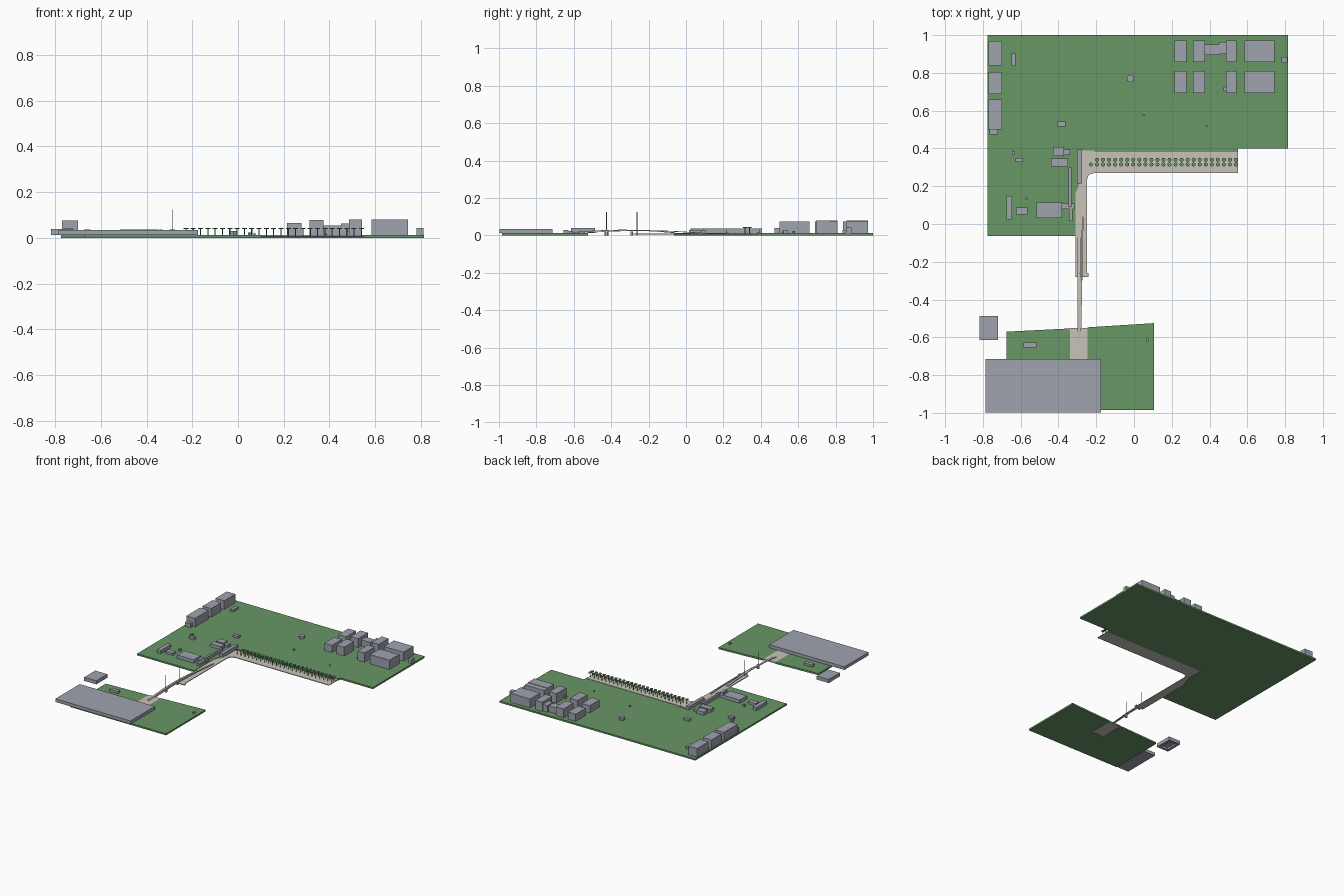
import bpy, bmesh
from math import sin, pi
from mathutils import Vector

if "Cube" in bpy.data.objects:
    bpy.data.objects.remove(bpy.data.objects["Cube"])


def material(name, red, green, blue):
    mat = bpy.data.materials.new(name)
    mat.use_nodes = True
    colour = (red, green, blue, 1)
    mat.diffuse_color = colour
    mat.node_tree.nodes["Principled BSDF"].inputs["Base Color"].default_value = colour
    return mat


BOARD_GREEN = material("board green", red=.14, green=.31, blue=.13)
PART_GREY = material("component grey", red=.35, green=.37, blue=.43)
FLEX_BEIGE = material("flex beige", red=.58, green=.55, blue=.49)

# Shared heights and edges
DECK = .012
FLEX_BOTTOM, FLEX_TOP = .004, .009
LOW, MEDIUM, TALL = .028, .036, .077
NECK_LEFT, NECK_RIGHT, NECK_FRONT = -.31, -.25, -.28
RUN_FRONT, RUN_BACK, RUN_END = .27, .38, .55
LANDING_LEFT, LANDING_RIGHT, LANDING_FRONT = -.34, -.245, -.73


def finish(name, bm, mat):
    bmesh.ops.recalc_face_normals(bm, faces=bm.faces)
    mesh = bpy.data.meshes.new(name)
    bm.to_mesh(mesh)
    bm.free()
    mesh.materials.append(mat)
    part = bpy.data.objects.new(name, mesh)
    bpy.context.collection.objects.link(part)


def slab(name, outline, bottom, top, mat):
    """Extrude a flat outline upwards."""
    bm = bmesh.new()
    face = bm.faces.new([bm.verts.new((x, y, bottom)) for x, y in outline])
    extruded = bmesh.ops.extrude_face_region(bm, geom=[face])["geom"]
    upper = [item for item in extruded if isinstance(item, bmesh.types.BMVert)]
    bmesh.ops.translate(bm, verts=upper, vec=(0, 0, top - bottom))
    finish(name, bm, mat)


def plate(name, left, right, front, back, bottom, top, mat=PART_GREY):
    corners = [(left, front), (right, front), (right, back), (left, back)]
    slab(name, corners, bottom, top, mat)


def block(name, x, y, width, depth, top=LOW, bottom=DECK):
    plate(name, left=x - width / 2, right=x + width / 2,
          front=y - depth / 2, back=y + depth / 2, bottom=bottom, top=top)


def add_rod(bm, x, y, bottom, top, radius, sides):
    verts = bmesh.ops.create_cone(bm, cap_ends=True, segments=sides, radius1=radius,
                                  radius2=radius, depth=top - bottom)["verts"]
    bmesh.ops.translate(bm, verts=verts, vec=(x, y, (bottom + top) / 2))


def rod(name, x, y, bottom, top, radius, mat=PART_GREY, sides=6):
    bm = bmesh.new()
    add_rod(bm, x, y, bottom, top, radius, sides)
    finish(name, bm, mat)


def arched_strip(name, start, end, rise, width, steps=12):
    """Thin flat strip that rises in a gentle arch between two points."""
    bm = bmesh.new()
    start, end = Vector(start), Vector(end)
    half, thickness = Vector((width / 2, 0, 0)), Vector((0, 0, FLEX_BOTTOM))
    rings = []
    for step in range(steps + 1):
        t = step / steps
        centre = start.lerp(end, t) + Vector((0, 0, rise * sin(pi * t)))
        section = (centre - half, centre + half,
                   centre + half + thickness, centre - half + thickness)
        rings.append([bm.verts.new(point) for point in section])
    for near, far in zip(rings, rings[1:]):
        for i in range(len(near)):
            bm.faces.new((near[i - 1], near[i], far[i], far[i - 1]))
    bm.faces.new(rings[0])
    bm.faces.new(rings[-1])
    finish(name, bm, FLEX_BEIGE)


# Circuit boards, each notched where the flexible circuit meets it
main_left, main_right, main_front, main_back = -.775, .815, -.063, 1
inner_edge = -.275
slab("main_board",
     [(main_left, main_front), (NECK_LEFT, main_front), (NECK_LEFT, .16),
      (inner_edge, .25), (inner_edge, RUN_BACK), (RUN_END, RUN_BACK), (RUN_END, .4),
      (main_right, .4), (main_right, main_back), (main_left, main_back)],
     bottom=0, top=DECK, mat=BOARD_GREEN)

small_left, small_right, small_front = -.675, .105, -.985
slab("small_board",
     [(small_left, small_front), (small_right, small_front), (small_right, -.525),
      (LANDING_RIGHT, -.547), (LANDING_RIGHT, LANDING_FRONT),
      (LANDING_LEFT, LANDING_FRONT), (LANDING_LEFT, -.553), (small_left, -.57)],
     bottom=0, top=DECK, mat=BOARD_GREEN)

# Flexible circuit: neck, rounded inner corner and long run
fillet = .04
slab("flex_circuit",
     [(NECK_LEFT, NECK_FRONT), (NECK_RIGHT, NECK_FRONT),
      (NECK_RIGHT, RUN_FRONT - fillet), (NECK_RIGHT + fillet / 4, RUN_FRONT - fillet / 4),
      (NECK_RIGHT + fillet, RUN_FRONT), (RUN_END, RUN_FRONT), (RUN_END, RUN_BACK),
      (inner_edge, RUN_BACK), (inner_edge, .25), (NECK_LEFT, .16)],
     bottom=FLEX_BOTTOM, top=FLEX_TOP, mat=FLEX_BEIGE)
plate("flex_corner_tab", left=inner_edge, right=-.21, front=RUN_BACK, back=.39,
      bottom=DECK, top=DECK + FLEX_BOTTOM, mat=FLEX_BEIGE)
plate("flex_rail", left=-.21, right=RUN_END, front=.355, back=.375,
      bottom=FLEX_TOP, top=DECK, mat=FLEX_BEIGE)
plate("flex_neck_tab", left=NECK_RIGHT, right=-.24, front=NECK_FRONT, back=-.26,
      bottom=FLEX_BOTTOM, top=FLEX_TOP, mat=FLEX_BEIGE)
plate("flex_landing", left=LANDING_LEFT, right=LANDING_RIGHT, front=LANDING_FRONT,
      back=-.55, bottom=FLEX_BOTTOM, top=DECK, mat=FLEX_BEIGE)
arched_strip("flex_bridge_left", start=(-.292, -.62, DECK), end=(-.292, -.06, DECK),
             rise=.014, width=.015)
arched_strip("flex_bridge_right", start=(-.283, -.55, DECK), end=(-.27, .1, FLEX_TOP),
             rise=.013, width=.008)

# Two staggered rows of headed pins standing on the flexible circuit
heads, stems = bmesh.new(), bmesh.new()
pins_per_row, last_pin = 24, .54
pitch = .032
for row, y in enumerate((.34, .315)):
    for column in range(pins_per_row + row):
        x = last_pin - column * pitch
        add_rod(heads, x, y, bottom=.038, top=.044, radius=.011, sides=8)
        add_rod(stems, x, y, bottom=FLEX_BOTTOM, top=.039, radius=.0025, sides=4)
finish("pin_heads", heads, BOARD_GREEN)
finish("pin_stems", stems, BOARD_GREEN)

# Tall needles and bridge feet
needle_x = -.288
for place, y in (("front", -.425), ("back", -.262)):
    rod(f"needle_{place}", needle_x, y, bottom=0, top=.124, radius=.002)
rod("bridge_foot_front", needle_x, -.425, bottom=0, top=LOW, radius=.01, mat=FLEX_BEIGE)
rod("bridge_foot_back", needle_x, -.29, bottom=0, top=.02, radius=.006, mat=FLEX_BEIGE)

# Two rows of tall sockets near the back corner
socket_columns = {"outer": (.246, .063, .065), "second": (.344, .062, TALL),
                  "third": (.514, .056, .08), "wide": (.664, .158, TALL)}
for column, (x, width, top) in socket_columns.items():
    for row, y in (("front", .752), ("back", .915)):
        block(f"{column}_{row}_socket", x, y, width, depth=.115, top=top)
block("wide_socket_lip", x=.664, y=.732, width=.158, depth=.073, top=.08)
block("socket_link_inner", x=.41, y=.922, width=.08, depth=.055, top=.055)
block("socket_link_outer", x=.47, y=.932, width=.04, depth=.065, top=.062)
block("socket_clip", x=.482, y=.715, width=.015, depth=.02)
block("edge_jack", x=.797, y=.87, width=.03, depth=.03, top=.043)

# Row of sockets along the opposite edge
for place, y, depth in (("front", .58, .16), ("middle", .747, .115), ("back", .905, .13)):
    block(f"edge_socket_{place}", x=-.735, y=y, width=.07, depth=depth, top=.075)
block("edge_socket_step", x=-.742, y=.487, width=.045, depth=.025, top=.04)

# Small parts on the main board
block("back_chip", x=-.638, y=.87, width=.023, depth=.065)
block("centre_chip", x=-.383, y=.53, width=.043, depth=.025)
block("tiny_chip", x=-.638, y=.374, width=.015, depth=.018)
block("side_chip", x=-.608, y=.339, width=.04, depth=.022)
block("upper_driver", x=-.4, y=.383, width=.06, depth=.047, top=MEDIUM)
block("upper_driver_end", x=-.354, y=.38, width=.032, depth=.03)
block("lower_driver", x=-.395, y=.326, width=.09, depth=.042, top=MEDIUM)
block("flex_connector", x=-.288, y=.305, width=.025, depth=.18, top=MEDIUM)
block("long_connector", x=-.338, y=.195, width=.015, depth=.21, top=MEDIUM)
block("processor", x=-.448, y=.072, width=.135, depth=.083, top=MEDIUM)
block("processor_link", x=-.348, y=.094, width=.065, depth=.028)
block("link_end", x=-.335, y=.05, width=.02, depth=.07)
block("upright_chip", x=-.66, y=.086, width=.03, depth=.122, top=MEDIUM)
block("front_chip", x=-.595, y=.068, width=.06, depth=.037)
block("front_tiny_chip", x=-.568, y=.136, width=.015, depth=.013)
rod("hexagonal_part", x=-.02, y=.77, bottom=DECK, top=.03, radius=.021)
rod("centre_dot", x=.05, y=.577, bottom=DECK, top=.024, radius=.007)
rod("outer_dot", x=.385, y=.517, bottom=DECK, top=.02, radius=.005)

# Large module and small parts on the small board
block("large_module", x=-.48, y=-.856, width=.61, depth=.282, top=.035)
block("small_board_chip", x=-.551, y=-.641, width=.068, depth=.027)
block("small_board_dot", x=.072, y=-.615, width=.01, depth=.02, top=.022)

# Loose module, hollow underneath
module_x, module_y, module_width, module_depth = -.769, -.551, .098, .128
wall = .019
lid = .026
block("loose_module_lid", module_x, module_y, module_width, module_depth,
      top=.038, bottom=lid)
for side, sign in (("left", 1), ("right", -1)):
    block(f"loose_module_{side}_wall", module_x + sign * (module_width - wall) / 2,
          module_y, wall, module_depth, top=lid)
for side, sign in (("back", 1), ("front", -1)):
    block(f"loose_module_{side}_wall", module_x,
          module_y + sign * (module_depth - wall) / 2,
          module_width - wall * 2, wall, top=lid)
